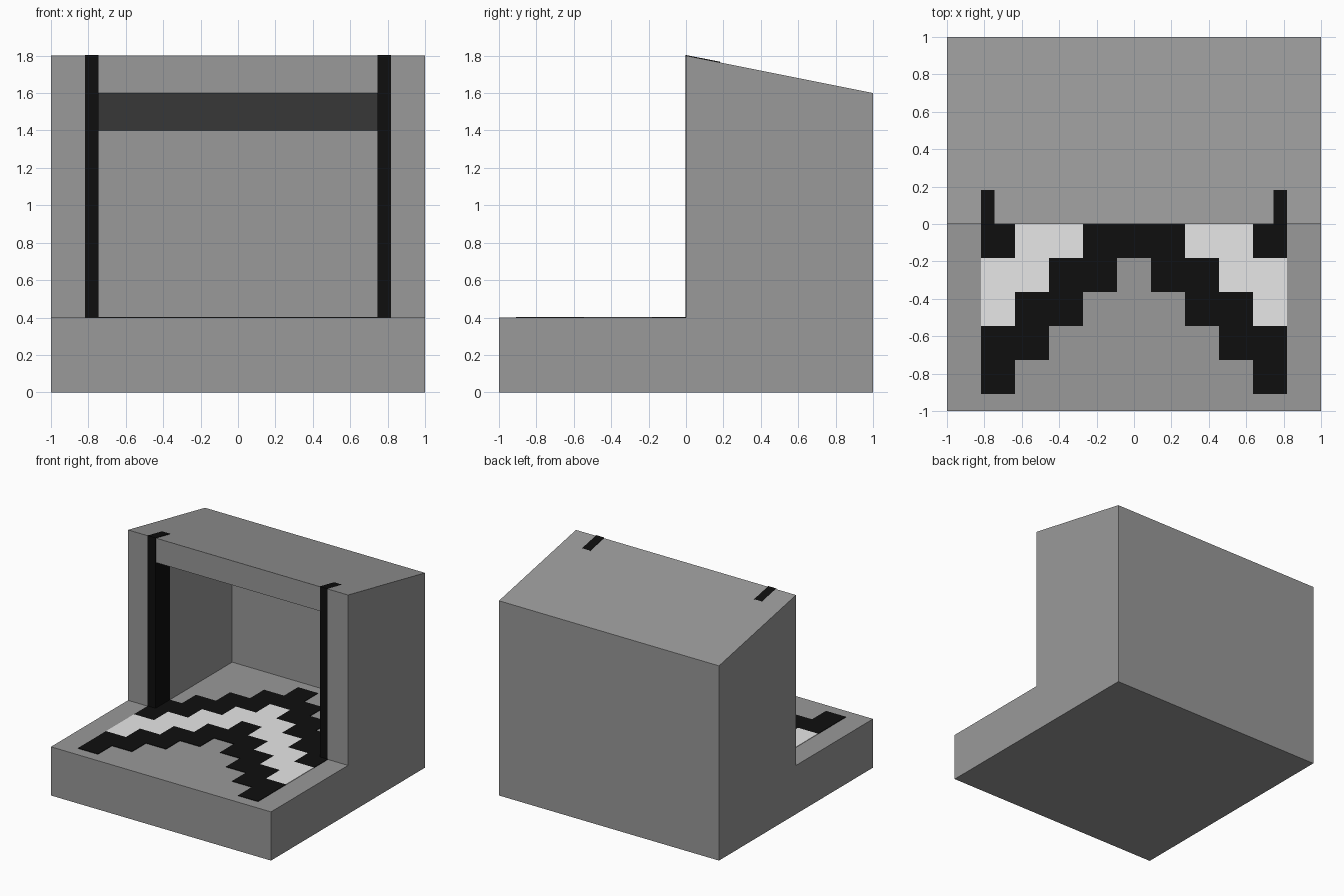
import bpy, bmesh

if "Cube" in bpy.data.objects:
    bpy.data.objects.remove(bpy.data.objects["Cube"])

CELL = 2 / 11      # floor pattern is laid out on an 11 x 11 grid
LIFT = 0.004       # height of painted plates above the surface


def material(name, v):
    m = bpy.data.materials.new(name)
    m.diffuse_color = (v, v, v, 1)
    m.use_nodes = True
    m.node_tree.nodes["Principled BSDF"].inputs["Base Color"].default_value = m.diffuse_color
    return m


GREY = material("mid_grey", 0.32)
BLACK = material("black", 0.0045)
LIGHT = material("light_grey", 0.80)


def finish(bm, name, mats):
    me = bpy.data.meshes.new(name)
    bm.to_mesh(me)
    bm.free()
    for m in mats:
        me.materials.append(m)
    ob = bpy.data.objects.new(name, me)
    bpy.context.collection.objects.link(ob)
    return ob


def prism(profile, x0, x1):
    """Extrude a (y, z) profile from x0 to x1."""
    bm = bmesh.new()
    face = bm.faces.new([bm.verts.new((x0, y, z)) for y, z in profile])
    ext = bmesh.ops.extrude_face_region(bm, geom=[face])["geom"]
    verts = [g for g in ext if isinstance(g, bmesh.types.BMVert)]
    bmesh.ops.translate(bm, verts=verts, vec=(x1 - x0, 0, 0))
    bmesh.ops.recalc_face_normals(bm, faces=bm.faces)
    return bm


# Housing: stepped block with a sloping top
housing = finish(prism([(-1, 0), (1, 0), (1, 1.6), (0, 1.8), (0, 0.4), (-1, 0.4)],
                       -1, 1), "housing", [GREY])

# Opening: deep recess with a ceiling parallel to the top, very thin back wall
back = 0.996
cutter = finish(prism([(-0.1, 0.4), (back, 0.4), (back, 1.6 - 0.2 * back), (-0.1, 1.62)],
                      -0.75, 0.75), "opening_cutter", [GREY])
cut = housing.modifiers.new("opening", "BOOLEAN")
cut.operation = "DIFFERENCE"
cut.solver = "EXACT"
cut.object = cutter
bpy.context.view_layer.objects.active = housing
housing.select_set(True)
bpy.ops.object.modifier_apply(modifier="opening")
bpy.data.objects.remove(cutter)

# Floor chevrons: each column is two black, two light, two black cells,
# stepping back by one cell towards the middle
bm = bmesh.new()
for col in range(1, 10):
    start = -abs(col - 5) - 1
    for i in range(6):
        x0, x1 = -1 + col * CELL, -1 + (col + 1) * CELL
        y0 = (start + i) * CELL
        y1 = y0 + CELL
        if y0 > -0.01:                       # keep inside the opening
            x0, x1 = max(x0, -0.75), min(x1, 0.75)
        f = bm.faces.new([bm.verts.new((x, y, 0.4 + LIFT))
                          for x, y in ((x0, y0), (x1, y0), (x1, y1), (x0, y1))])
        f.material_index = 1 if i in (2, 3) else 0
bmesh.ops.remove_doubles(bm, verts=bm.verts, dist=1e-4)
floor = finish(bm, "floor_chevrons", [BLACK, LIGHT])
solid = floor.modifiers.new("thickness", "SOLIDIFY")
solid.thickness = LIFT
solid.offset = -1

# Jamb stripes: black bands on the front, top and inner side of each jamb
for side, label in ((-1, "left"), (1, "right")):
    y0, y1 = -LIFT, CELL
    top = 1.8 + LIFT
    bm = prism([(y0, 0.4), (y1, 0.4), (y1, top - 0.2 * y1), (y0, top)],
               side * 4.5 * CELL, side * (0.75 - LIFT))
    hidden = [f for f in bm.faces
              if f.normal.y > 0.9 or f.normal.z < -0.9 or f.normal.x * side > 0.9]
    bmesh.ops.delete(bm, geom=hidden, context="FACES")
    finish(bm, label + "_jamb_stripe", [BLACK])
